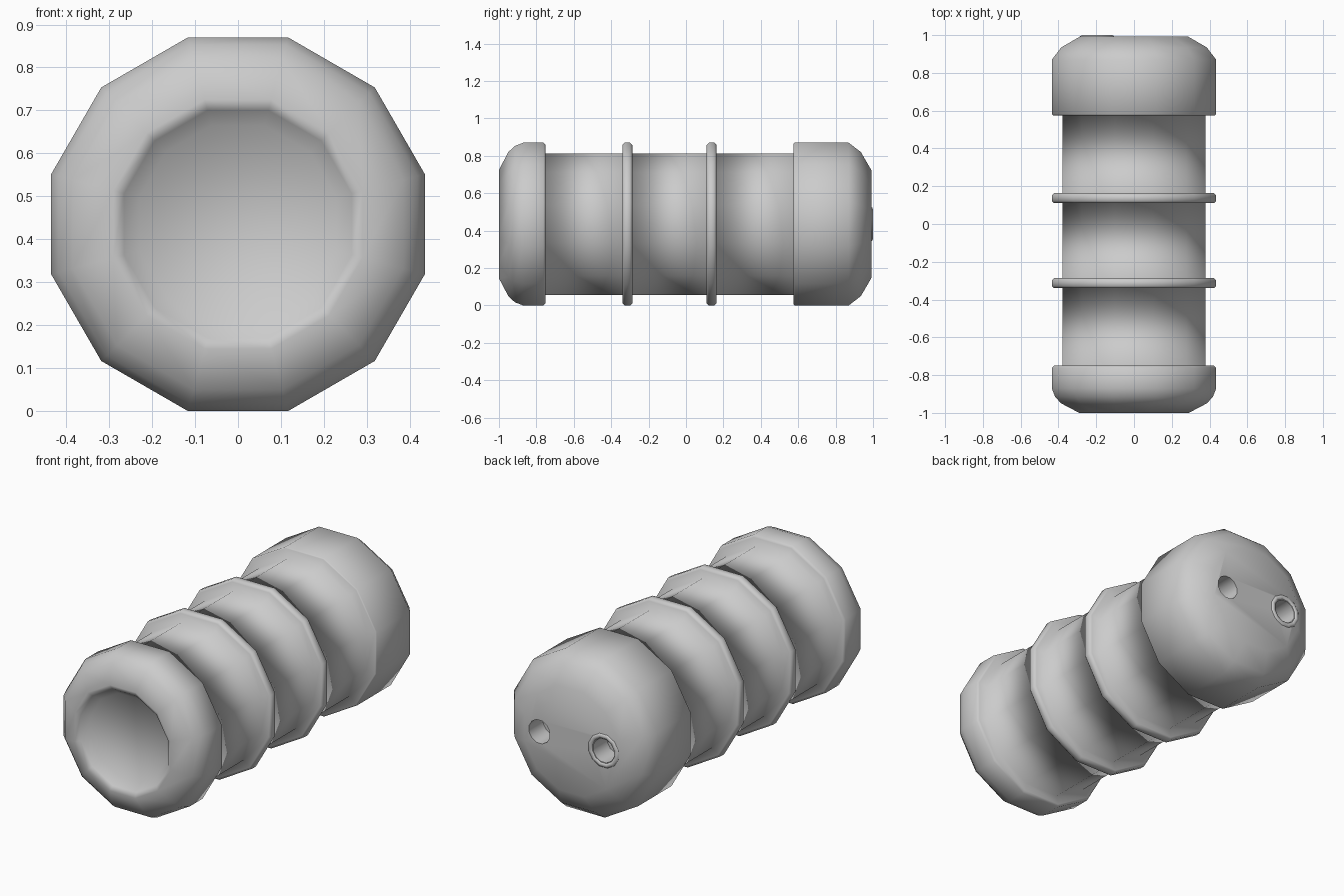
import bpy, bmesh, math
from mathutils import Vector

if "Cube" in bpy.data.objects:
    bpy.data.objects.remove(bpy.data.objects["Cube"])

N = 12
CZ = 0.435                      # axis height
K = 1 / math.cos(math.pi / N)   # flat radius -> corner radius
HOLES = (-0.195, 0.195)         # x of the two back openings


def lathe(name, profile, n, cx=0.0, closed=False):
    """Turn (y, corner radius) points around an axis parallel to y."""
    bm = bmesh.new()
    rings = []
    for y, r in profile:
        rings.append([bm.verts.new((cx + r * math.cos(a), y, CZ + r * math.sin(a)))
                      for a in (2 * math.pi * (i + 0.5) / n for i in range(n))])
    pairs = list(zip(rings, rings[1:]))
    if closed:
        pairs.append((rings[-1], rings[0]))
    else:
        bm.faces.new(rings[0])
        bm.faces.new(rings[-1])
    for a, b in pairs:
        for i in range(n):
            j = (i + 1) % n
            bm.faces.new((a[i], a[j], b[j], b[i]))
    bmesh.ops.recalc_face_normals(bm, faces=bm.faces)
    for f in bm.faces:
        f.smooth = True
    me = bpy.data.meshes.new(name)
    bm.to_mesh(me)
    bm.free()
    ob = bpy.data.objects.new(name, me)
    bpy.context.collection.objects.link(ob)
    return ob


# Profile: dished front cap, grooved grip with two ribs, back cap
OUT, IN, BV = 0.435, 0.378, 0.012
prof = [(-0.945, 0.23), (-0.985, 0.265), (-1.0, 0.29), (-0.95, 0.385), (-0.915, 0.418),
        (-0.87, OUT), (-0.75 - BV, OUT), (-0.75, OUT - BV), (-0.75, IN)]
for y0, y1 in ((-0.34, -0.287), (0.11, 0.163)):
    prof += [(y0, IN), (y0, OUT - BV), (y0 + BV, OUT),
             (y1 - BV, OUT), (y1, OUT - BV), (y1, IN)]
prof += [(0.575, IN), (0.575, OUT - BV / 2), (0.575 + BV / 2, OUT),
         (0.87, OUT), (0.935, 0.385), (0.993, 0.285)]
body = lathe("grip_body", [(y, r * K) for y, r in prof], N)

# Two bores in the back face
for x in HOLES:
    cutter = lathe("bore_cutter", [(0.87, 0.065), (1.1, 0.065)], N, x)
    cutter.hide_render = True
    mod = body.modifiers.new("bore", 'BOOLEAN')
    mod.operation = 'DIFFERENCE'
    mod.solver = 'EXACT'
    mod.object = cutter
    bpy.context.view_layer.objects.active = body
    bpy.ops.object.modifier_apply(modifier=mod.name)
    bpy.data.objects.remove(cutter)

# Keep the bore rims crisp
bm = bmesh.new()
bm.from_mesh(body.data)
for e in bm.edges:
    for x in HOLES:
        if all(v.co.y > 0.8 and (Vector((v.co.x, v.co.z)) - Vector((x, CZ))).length < 0.07
               for v in e.verts) and abs(e.verts[0].co.y - e.verts[1].co.y) < 0.01:
            e.smooth = False
bm.to_mesh(body.data)
bm.free()

# Raised rim around one bore
rim = [(0.984 + 0.016 * math.sin(t), 0.081 + 0.016 * math.cos(t))
       for t in (2 * math.pi * i / 8 for i in range(8))]
lathe("bore_rim", rim, N, HOLES[0], closed=True)
